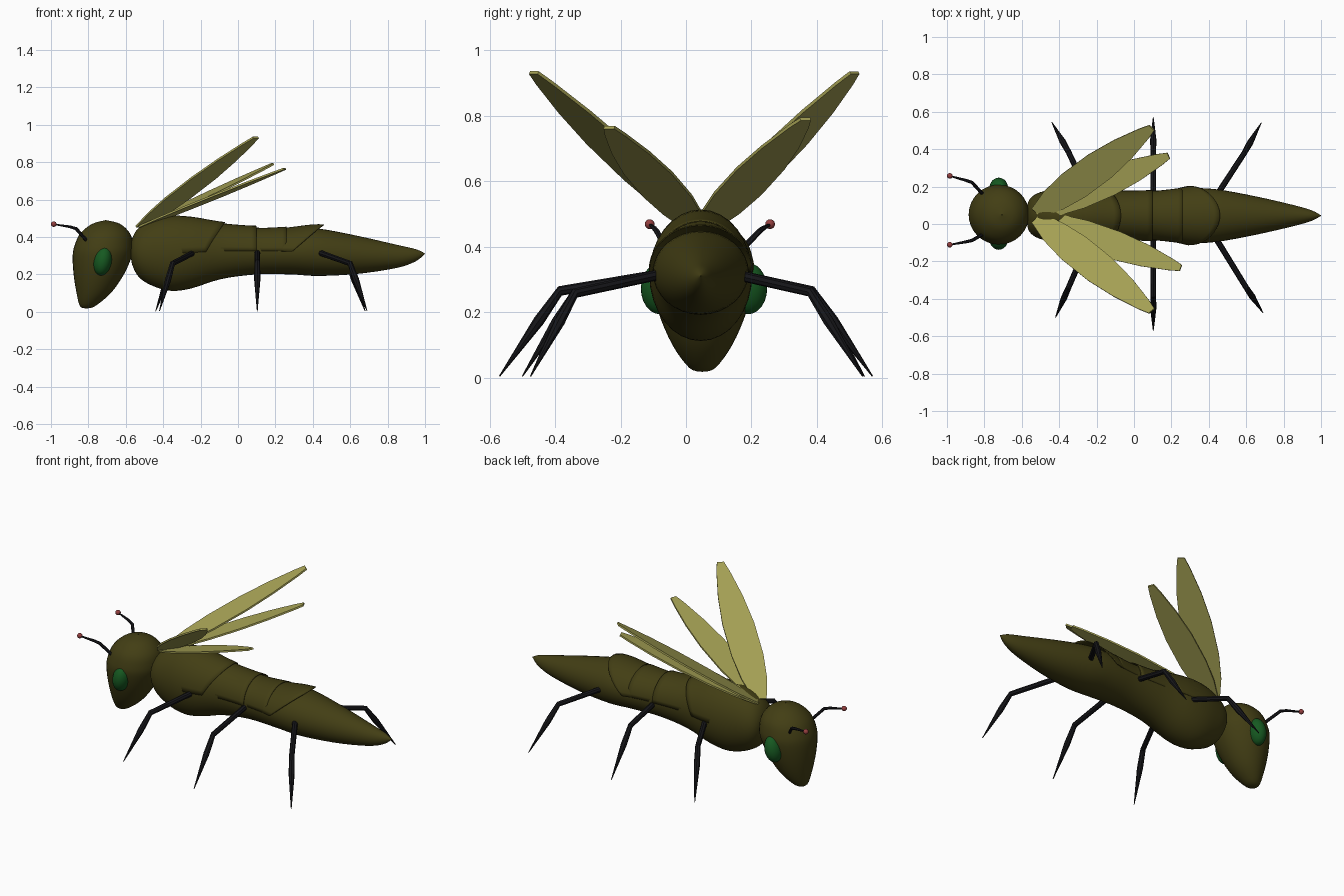
import bpy, bmesh, math
from mathutils import Vector

if "Cube" in bpy.data.objects:
    bpy.data.objects.remove(bpy.data.objects["Cube"])

YC = 0.045  # body centre line


def material(name, rgb):
    m = bpy.data.materials.new(name)
    m.diffuse_color = (*rgb, 1)
    m.use_nodes = True
    m.node_tree.nodes["Principled BSDF"].inputs["Base Color"].default_value = m.diffuse_color
    return m


OLIVE = material("olive", (0.055, 0.048, 0.007))
WING = material("wing", (0.38, 0.36, 0.09))
BLACK = material("black", (0.008, 0.008, 0.01))
GREEN = material("green", (0.008, 0.10, 0.015))
RED = material("red", (0.30, 0.05, 0.05))


def finish(name, bm, mat, smooth=None):
    bmesh.ops.remove_doubles(bm, verts=bm.verts, dist=1e-5)
    bmesh.ops.recalc_face_normals(bm, faces=bm.faces)
    me = bpy.data.meshes.new(name)
    bm.to_mesh(me)
    bm.free()
    ob = bpy.data.objects.new(name, me)
    bpy.context.collection.objects.link(ob)
    me.materials.append(mat)
    if smooth:
        bpy.ops.object.select_all(action='DESELECT')
        ob.select_set(True)
        bpy.context.view_layer.objects.active = ob
        bpy.ops.object.shade_smooth_by_angle(angle=math.radians(smooth))
    return ob


def refine(rows, n=4):
    # Catmull-Rom pass through profile rows
    out = []
    rows = [Vector(r) for r in rows]
    for i in range(len(rows) - 1):
        a, b, c, d = rows[max(i - 1, 0)], rows[i], rows[i + 1], rows[min(i + 2, len(rows) - 1)]
        for k in range(n):
            t = k / n
            out.append(0.5 * (2 * b + (c - a) * t + (2 * a - 5 * b + 4 * c - d) * t * t
                              + (3 * b - a - 3 * c + d) * t ** 3))
    return out + [rows[-1]]


def skin(bm, rings, closed=True):
    vs = [[bm.verts.new(p) for p in r] for r in rings]
    n = len(vs[0])
    for r, s in zip(vs, vs[1:]):
        for i in range(n if closed else n - 1):
            j = (i + 1) % n
            bm.faces.new((r[i], r[j], s[j], s[i]))
    return vs


def circle(centre, u, v, n):
    return [centre + u * math.cos(2 * math.pi * i / n) + v * math.sin(2 * math.pi * i / n) for i in range(n)]


# Body: x, top z, bottom z, half width
BODY = [(-.575, .33, .32, .003), (-.565, .395, .25, .075), (-.525, .455, .18, .115),
        (-.445, .497, .134, .14), (-.355, .513, .112, .155), (-.25, .508, .125, .155),
        (-.09, .475, .175, .135), (.1, .45, .2, .132), (.28, .447, .2, .145),
        (.43, .445, .192, .142), (.64, .406, .203, .105), (.85, .358, .235, .057),
        (.95, .335, .27, .028), (1, .312, .31, .001)]
body_rows = refine(BODY)
X, Y, Z = Vector((1, 0, 0)), Vector((0, 1, 0)), Vector((0, 0, 1))
bm = bmesh.new()
skin(bm, [circle(Vector((x, YC, (t + b) / 2)), Y * w, Z * (t - b) / 2, 32) for x, t, b, w in body_rows])
finish("body", bm, OLIVE, 60)

# Head: z, left x, right x
HEAD = [(.018, -.812, -.808), (.03, -.845, -.765), (.1, -.863, -.68), (.2, -.879, -.61),
        (.3, -.884, -.567), (.36, -.872, -.562), (.42, -.842, -.578), (.47, -.78, -.63), (.49, -.708, -.704)]
bm = bmesh.new()
skin(bm, [circle(Vector(((a + b) / 2, YC + .005, z)), X * (b - a) / 2, Y * (b - a) / 2, 32)
          for z, a, b in refine(HEAD)])
finish("head", bm, OLIVE, 60)


def body_at(x):
    for p, q in zip(body_rows, body_rows[1:]):
        if p[0] <= x <= q[0]:
            return p.lerp(q, (x - p[0]) / (q[0] - p[0]))


# Overlapping back plates: start, end, flare at rear, scallop depth
for i, (x0, x1, flare, scallop) in enumerate([(-.36, -.07, .008, .10), (-.14, .1, .010, .0),
                                              (.06, .26, .008, .0), (.2, .46, .027, .17)]):
    bm = bmesh.new()
    rings = []
    for k in range(9):
        f = k / 8
        ring = []
        for j in range(21):
            a = math.pi * j / 20
            x = x0 + (x1 - scallop * (1 - math.sin(a)) - x0) * f
            _, t, b, w = body_at(x)
            g = -.004 + (flare + .004) * f
            ring.append(Vector((x, YC + (w + g * .5) * math.cos(a),
                                (t + b) / 2 + ((t - b) / 2 + g) * math.sin(a))))
        rings.append(ring)
    skin(bm, rings, False)
    ob = finish(f"back_plate_{i + 1}", bm, OLIVE, 40)
    ob.modifiers.new("thickness", 'SOLIDIFY').thickness = .004


def limb(name, pts, n=8):
    # tapered tube through (point, radius) pairs
    bm = bmesh.new()
    P = [Vector(p) for p, r in pts]
    rings = []
    for i, (p, r) in enumerate(pts):
        d = (P[min(i + 1, len(P) - 1)] - P[max(i - 1, 0)]).normalized()
        u = d.cross(Z if abs(d.z) < .9 else X).normalized()
        rings.append(circle(P[i], u * r, d.cross(u) * r, n))
    vs = skin(bm, rings)
    bm.faces.new(vs[0])
    bm.faces.new(vs[-1])
    return finish(name, bm, BLACK)


# Legs: hip, knee, foot
LEGS = {"front_leg_left": ((-.24, .15, .315), (-.35, .385, .262), (-.44, .545, .004)),
        "front_leg_right": ((-.24, -.085, .315), (-.35, -.34, .258), (-.42, -.5, .004)),
        "middle_leg_left": ((.103, .15, .315), (.103, .385, .265), (.103, .57, .004)),
        "middle_leg_right": ((.103, -.08, .315), (.103, -.385, .265), (.103, -.57, .004)),
        "rear_leg_left": ((.44, .15, .315), (.59, .38, .262), (.68, .54, .004)),
        "rear_leg_right": ((.44, -.08, .315), (.6, -.34, .258), (.69, -.475, .004))}
for name, (h, k, f) in LEGS.items():
    k, f = Vector(k), Vector(f)
    limb(name, [(h, .016), (k, .015), (k.lerp(f, .35), .017), (k.lerp(f, .7), .009), (f, .002)])


def ball(name, loc, size, mat, tilt=0, seg=24):
    bpy.ops.mesh.primitive_uv_sphere_add(segments=seg, ring_count=seg // 2, location=loc, rotation=(0, tilt, 0))
    ob = bpy.context.object
    ob.name = name
    ob.scale = size
    ob.data.materials.append(mat)
    bpy.ops.object.shade_smooth()


# Antennae and eyes
for side, base, mid, tip, eye_y in (("left", .15, .222, .257, .19), ("right", -.05, -.088, -.111, -.08)):
    limb(f"antenna_{side}", [((-.80, base, .37), .009), ((-.866, mid, .445), .009),
                             ((-.90, (mid * 2 + tip) / 3, .455), .008), ((-.984, tip, .468), .004)], 6)
    ball(f"antenna_tip_{side}", (-.985, tip, .469), (.015,) * 3, RED, seg=16)
    ball(f"eye_{side}", (-.723, eye_y, .272), (.049, .058, .079), GREEN, .2)


# Wings: flat tapering blades from a shared root
def wing(name, root, tip, chord, hw):
    root, tip, c = Vector(root), Vector(tip), Vector(chord).normalized()
    bm = bmesh.new()
    rings = []
    for t, w in ((0, .4), (.15, .8), (.32, 1), (.55, 1), (.75, .78), (.93, .42), (1, .22)):
        p = root.lerp(tip, t)
        rings.append([p - c * hw * w, p + c * hw * w])
    skin(bm, rings, False)
    ob = finish(name, bm, WING)
    s = ob.modifiers.new("thickness", 'SOLIDIFY')
    s.thickness, s.offset = .01, 0


wing("front_wing_left", (-.52, .06, .455), (.095, .515, .932), (-.12, .11, 0), .088)
wing("front_wing_right", (-.52, .03, .455), (.095, -.465, .932), (-.12, -.11, 0), .088)
wing("rear_wing_left", (-.52, .06, .455), (.185, .365, .79), (-.39, .92, 0), .078)
wing("rear_wing_right", (-.52, .03, .455), (.25, -.235, .765), (-.35, -.93, 0), .078)
